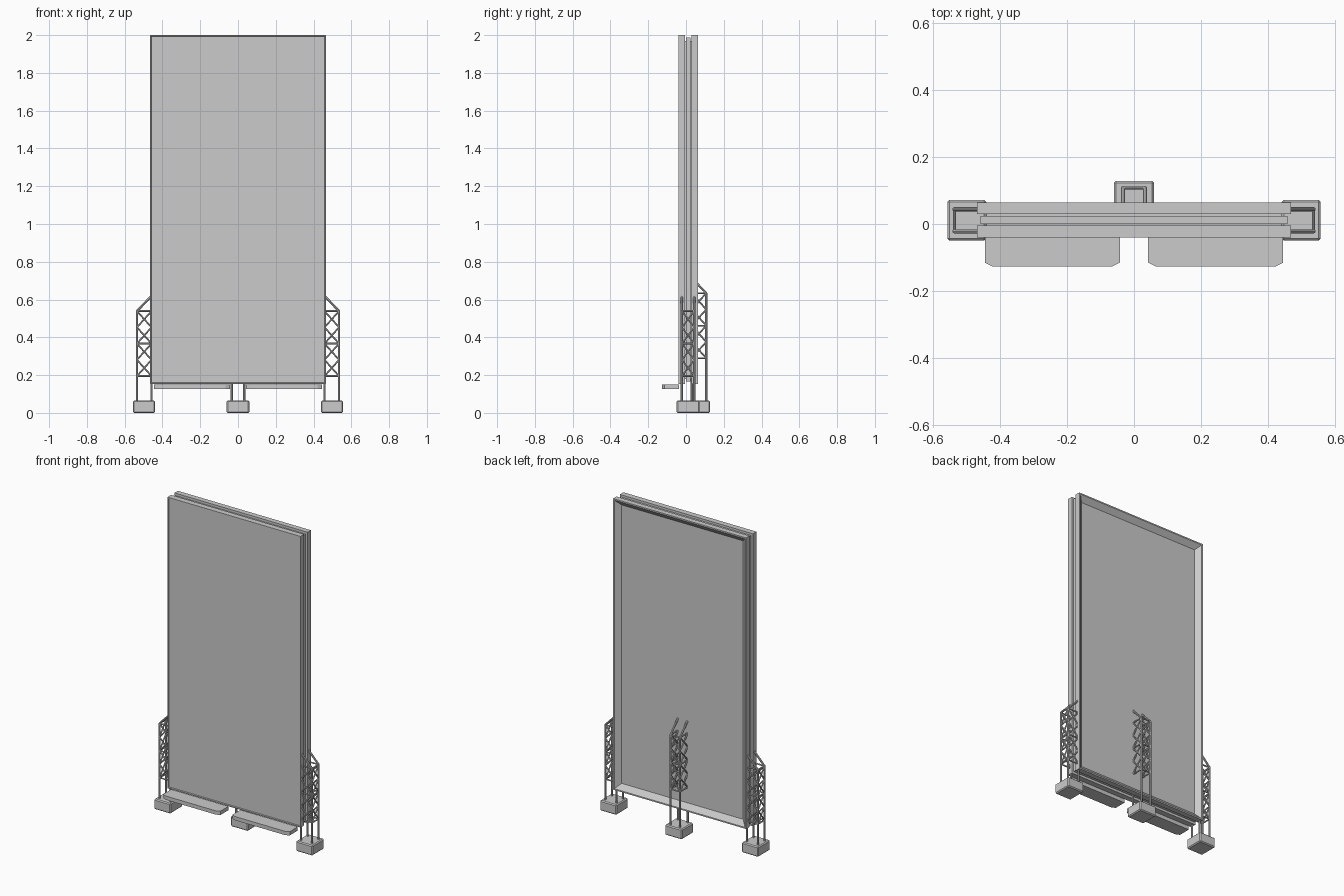
import bpy
import bmesh
from mathutils import Vector, Matrix

if "Cube" in bpy.data.objects:
    bpy.data.objects.remove(bpy.data.objects["Cube"], do_unlink=True)

grey = bpy.data.materials.new("light grey")
grey.use_nodes = True
colour = (0.6, 0.6, 0.6, 1)
grey.diffuse_color = colour
grey.node_tree.nodes["Principled BSDF"].inputs["Base Color"].default_value = colour


def finish(name, bm, bevel=0):
    bmesh.ops.recalc_face_normals(bm, faces=bm.faces)
    mesh = bpy.data.meshes.new(name)
    bm.to_mesh(mesh)
    bm.free()
    mesh.materials.append(grey)
    ob = bpy.data.objects.new(name, mesh)
    bpy.context.collection.objects.link(ob)
    if bevel:
        mod = ob.modifiers.new("bevel", "BEVEL")
        mod.width = bevel
        mod.segments = 1
    return ob


def box_mesh(x0, x1, y0, y1, z0, z1):
    bm = bmesh.new()
    size = Matrix.Diagonal((x1 - x0, y1 - y0, z1 - z0, 1))
    place = Matrix.Translation(((x0 + x1) / 2, (y0 + y1) / 2, (z0 + z1) / 2))
    bmesh.ops.create_cube(bm, size=1, matrix=place @ size)
    return bm


def framed_slab(name, y0, y1, side, rim, slope, depth):
    """Slab with a recessed face on one side, inside a rim with a sloped edge."""
    bm = box_mesh(-0.467, 0.467, y0, y1, 0.153, 2.0)
    bm.normal_update()
    face = next(f for f in bm.faces if f.normal.y * side > 0.9)
    bmesh.ops.inset_region(bm, faces=[face], thickness=rim)
    bmesh.ops.inset_region(bm, faces=[face], thickness=slope)
    for v in face.verts:
        v.co.y -= side * depth
    return finish(name, bm)


# Display board: two framed slabs around a stepped core
framed_slab("front_panel", -0.04, -0.004, -1, 0.008, 0.003, 0.006)
framed_slab("back_panel", 0.03, 0.064, 1, 0.012, 0.045, 0.028)
finish("panel_core", box_mesh(-0.44, 0.44, -0.01, 0.035, 0.18, 1.97))
finish("panel_spacer", box_mesh(-0.457, 0.457, 0.0, 0.024, 0.165, 1.988))


# Walkway platforms with clipped front corners
def platform(name, side):
    outline = [(0.042, -0.036), (0.042, -0.115), (0.066, -0.127),
               (0.42, -0.127), (0.444, -0.115), (0.444, -0.036)]
    bm = bmesh.new()
    face = bm.faces.new([bm.verts.new((side * x, y, 0.126)) for x, y in outline])
    top = bmesh.ops.extrude_face_region(bm, geom=[face])["geom"]
    for v in top:
        if isinstance(v, bmesh.types.BMVert):
            v.co.z = 0.15
    finish(name, bm)


platform("left_platform", 1)
platform("right_platform", -1)


# Lattice support, built reaching outwards along +x and then placed
def bar(bm, a, b, radius):
    a, b = Vector(a), Vector(b)
    d = b - a
    turn = d.to_track_quat("Z", "Y").to_matrix().to_4x4()
    bmesh.ops.create_cone(bm, cap_ends=True, segments=8, radius1=radius, radius2=radius,
                          depth=d.length, matrix=Matrix.Translation((a + b) / 2) @ turn)


def support(name, place, low):
    inner, outer, half = -0.04, 0.037, 0.033
    bay, thick, thin = 0.172, 0.0062, 0.0045
    high = low + 2 * bay
    bm = bmesh.new()
    for y in (-half, half):
        bar(bm, (outer, y, 0.05), (outer, y, high), thick)
        bar(bm, (inner, y, 0.05), (inner, y, high + 0.08), thick)
        bar(bm, (outer, y, high), (inner, y, high + 0.08), thick)
    # the two side faces and the outer face share one bracing pattern
    faces = [((inner, -half), (outer, -half)), ((inner, half), (outer, half)),
             ((outer, -half), (outer, half))]
    for p, q in faces:
        for i in range(3):
            z = low + i * bay
            bar(bm, (*p, z), (*q, z), thin)
        for i in range(4):
            z0 = low + i * bay / 2
            z1 = z0 + bay / 2
            bar(bm, (*p, z0), (*q, z1), thin)
            bar(bm, (*q, z0), (*p, z1), thin)
    bm.transform(place)
    ob = finish(name + "_lattice", bm)
    bpy.context.view_layer.objects.active = ob
    ob.select_set(True)
    bpy.ops.object.shade_smooth_by_angle()
    ob.select_set(False)

    # Concrete footing
    bm = box_mesh(-0.058, 0.058, -0.06, 0.06, 0, 0.065)
    bm.transform(place)
    finish(name + "_footing", bm, 0.006)


quarter = 1.5707963
support("left", Matrix.Translation((0.498, 0.011, 0)), 0.195)
support("right", Matrix.Translation((-0.498, 0.011, 0)) @ Matrix.Rotation(2 * quarter, 4, "Z"), 0.195)
support("back", Matrix.Translation((0, 0.07, 0)) @ Matrix.Rotation(quarter, 4, "Z"), 0.29)
